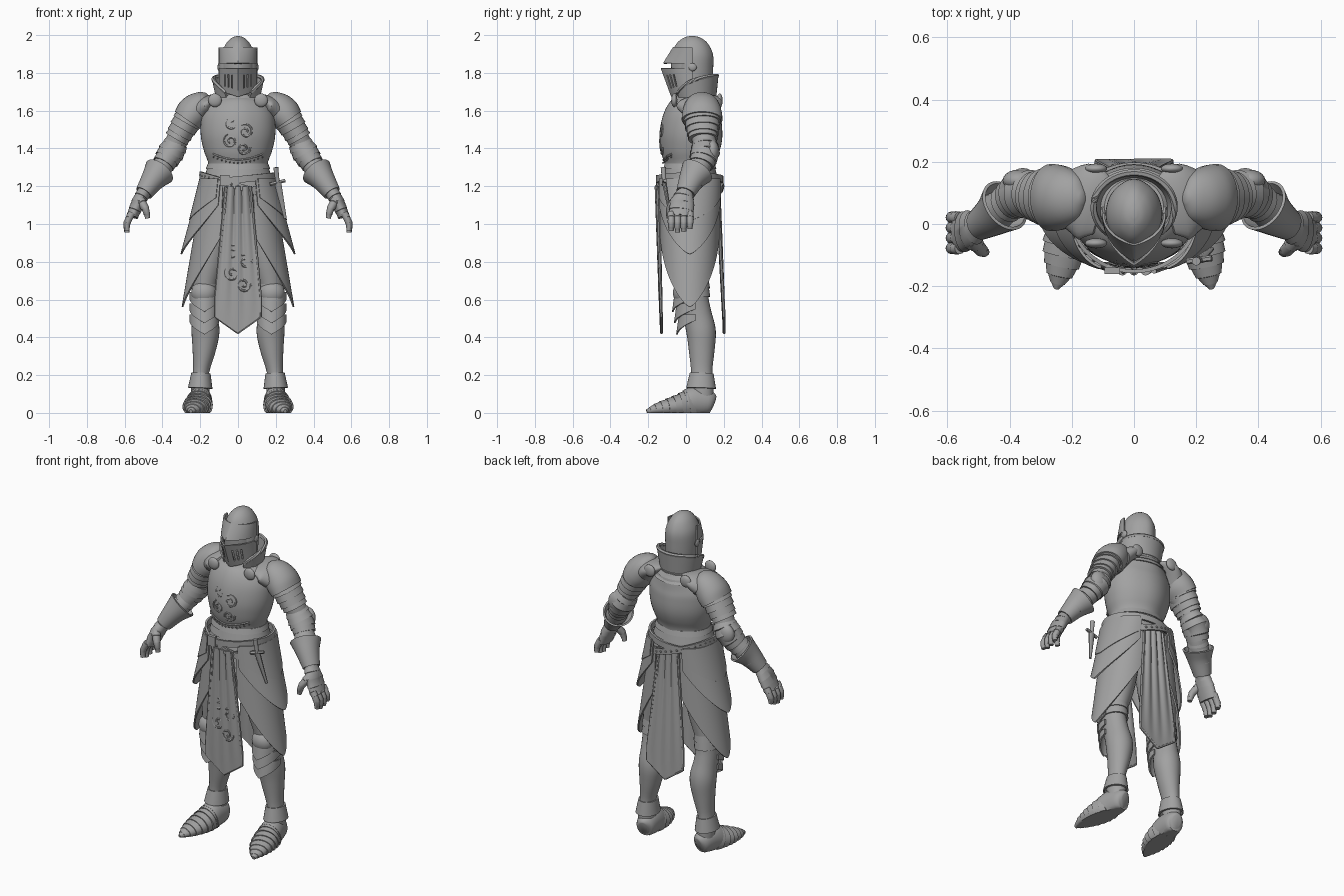
import bpy, bmesh
from math import sin, cos, pi, radians, sqrt
from mathutils import Vector, Matrix

old = bpy.data.objects.get("Cube")
if old:
    bpy.data.objects.remove(old, do_unlink=True)

steel = bpy.data.materials.new("grey_steel")
steel.use_nodes = True
grey = (0.36, 0.36, 0.36, 1)
steel.diffuse_color = grey
steel.node_tree.nodes["Principled BSDF"].inputs["Base Color"].default_value = grey
parts = []
X, Y = Vector((1, 0, 0)), Vector((0, 1, 0))


def finish(name, bm, thick=0, mirror=False):
    bmesh.ops.recalc_face_normals(bm, faces=bm.faces[:])
    mesh = bpy.data.meshes.new(name)
    bm.to_mesh(mesh)
    bm.free()
    mesh.materials.append(steel)
    ob = bpy.data.objects.new(name, mesh)
    bpy.context.scene.collection.objects.link(ob)
    if thick:
        mod = ob.modifiers.new("Thickness", 'SOLIDIFY')
        mod.thickness, mod.offset = thick, 0
    if mirror:
        mod = ob.modifiers.new("Mirror", 'MIRROR')
        mod.use_mirror_merge = False
    parts.append(ob)
    return ob


def skin(name, rows, closed=False, caps=False, hole=None, **kw):
    """Join rows of points with faces."""
    bm = bmesh.new()
    grid = [[bm.verts.new((p[0], p[1], max(p[2], 0))) for p in row] for row in rows]
    n = len(grid[0])
    for r in range(len(grid) - 1):
        for c in range(n if closed else n - 1):
            if hole and hole(r, c):
                continue
            d = (c + 1) % n
            bm.faces.new((grid[r][c], grid[r][d], grid[r + 1][d], grid[r + 1][c]))
    if caps:
        bm.faces.new(grid[0])
        bm.faces.new(grid[-1])
    return finish(name, bm, **kw)


def spline(stations, k=4):
    """Smooth resampling of (x, y, z, radius, radius) stations."""
    s = [Vector(p) for p in stations]
    s = [s[0]] + s + [s[-1]]
    out = []
    for a, b, c, d in zip(s, s[1:], s[2:], s[3:]):
        for t in (i / k for i in range(k)):
            out.append((b * 2 + (c - a) * t + (a * 2 - b * 5 + c * 4 - d) * t ** 2
                        + (b * 3 - a - c * 3 + d) * t ** 3) / 2)
    return out + [s[-1]]


def lames(stations, k, grow=0.05):
    """Overlapping bands: each one flares, then steps back in."""
    path, out = spline(stations, k), []
    for a, b in zip(path, path[1:]):
        for p, f in ((a, 1 - grow), (b, 1 + grow)):
            out.append(Vector((*p[:3], p[3] * f, p[4] * f)))
    return out


def tube(name, path, ref=Y, sides=28, caps=True, keel=0, **kw):
    pts, rows = [Vector(p[:3]) for p in path], []
    for i, p in enumerate(path):
        t = (pts[min(i + 1, len(pts) - 1)] - pts[max(i - 1, 0)]).normalized()
        u = (ref - t * ref.dot(t)).normalized()
        v = t.cross(u)
        row = []
        for j in range(sides):
            a = 2 * pi * j / sides
            ridge = 1 + keel * max(0, abs(cos(a)) - 0.9) * 10
            row.append(pts[i] + u * p[3] * cos(a) * ridge + v * p[4] * sin(a))
        rows.append(row)
    return skin(name, rows, closed=True, caps=caps, **kw)


def plate(name, centre, out, reach, half, top, tip, edge, flare, spread=80, bend=1.4, power=0.8):
    """Curved plate with a pointed lower edge, facing the direction out."""
    side = Vector((-out.y, out.x, 0))
    rows = []
    for r in range(13):
        row = []
        for c in range(33):
            t = c / 16 - 1
            low = tip + (edge - tip) * abs(t) ** bend
            z = top + (low - top) * r / 12
            a = radians(spread) * t
            bulge = max(cos(a), 0) ** power * (reach + flare * (top - z)) + min(cos(a), 0) * reach
            p = Vector(centre).to_3d() + out * bulge + side * half * sin(a)
            row.append((p.x, p.y, z))
        rows.append(row)
    return skin(name, rows, thick=0.009, mirror=True)


def wire(name, pts, radius, **kw):
    return tube(name, [(*p, radius, radius) for p in pts], ref=Vector((0.3, 1, 0.2)), sides=6, **kw)


def balls(name, points, radius, flat=(1, 1, 1), level=2, **kw):
    bm = bmesh.new()
    for p in points:
        bmesh.ops.create_icosphere(bm, subdivisions=level, radius=radius,
                                   matrix=Matrix.Translation(p) @ Matrix.Diagonal((*flat, 1)))
    return finish(name, bm, **kw)


# Cuirass and skirt of bands
torso = spline([(0, .02, 1.22, .14, .172), (0, .02, 1.31, .128, .156), (0, .02, 1.38, .148, .178),
                (0, .025, 1.45, .16, .195), (0, .03, 1.52, .157, .198), (0, .04, 1.58, .145, .188),
                (0, .055, 1.64, .118, .15), (0, .06, 1.68, .09, .105)])
tube("cuirass", torso, sides=48, keel=0.035)
tube("fauld", lames([(0, .02, 1.32, .135, .163), (0, .02, 1.2, .147, .182), (0, .02, 1.04, .15, .2)], 3, 0.02), sides=48)


def chest(x, z):
    s = min(torso, key=lambda p: abs(p[2] - z))
    return s[1] - s[3] * sqrt(max(0, 1 - (x / s[4]) ** 2)) - 0.002


# Breastplate trims, front and back, and rivets
for label, base, rise in (("neckline", 1.61, 0.04), ("waistline", 1.34, 0.03)):
    xs = [0.13 * (i / 12 - 1) for i in range(25)]
    line = [(x, chest(x, base + rise * (x / 0.13) ** 2), base + rise * (x / 0.13) ** 2) for x in xs]
    wire(label + "_trim", line, 0.006)
    balls(label + "_rivets", [(x, y - 0.003, z - 0.016) for x, y, z in line[::2]], 0.005, level=1)


# Scrolled relief on chest and front cloth
def scrolls(name, spots, surface):
    for i, (cx, cz, size) in enumerate(spots):
        pts = []
        for j in range(30):
            a, r = j * 0.3 + i, size * (1 - j / 36)
            x, z = cx + r * cos(a) * (-1) ** i, cz + r * sin(a)
            pts.append((x, surface(x, z), z))
        wire(f"{name}_{i}", pts, 0.006)


scrolls("chest_scroll", [(-.03, 1.53, .045), (.04, 1.49, .04), (-.04, 1.44, .04), (.03, 1.4, .035)], chest)
scrolls("cloth_scroll", [(-.03, .85, .045), (.04, .8, .04), (-.03, .74, .045), (.03, .68, .04)],
        lambda x, z: -0.143)

# Hanging cloths, front and back
for name, y0, y1, sign in (("front_cloth", -.152, -.13, -1), ("back_cloth", .168, .202, 1)):
    rows = []
    for r in range(25):
        v, row = r / 24, []
        for c in range(33):
            u = c / 16 - 1
            z = 1.2 + (0.425 + 0.085 * abs(u) - 1.2) * v
            fold = 0.007 * cos(u * 11) * (1 - v) ** 0.7
            row.append((u * (0.065 + 0.055 * min(1, v * 1.15)), y0 + (y1 - y0) * v + sign * fold, z))
        rows.append(row)
    skin(name, rows, thick=0.014)
    border = [row[0] for row in rows] + rows[-1][1:-1] + [row[-1] for row in reversed(rows)]
    wire(name + "_border", border, 0.008)

# Hip plates in two layers
plate("lower_tassets", (.045, .02), X, .14, .155, 1.2, .56, .93, .17)
plate("upper_tassets", (.045, .02), X, .15, .163, 1.23, .84, 1.1, .27, spread=76)
plate("hip_tassets", (.045, .02), X, .155, .168, 1.24, 1.02, 1.14, .25, spread=72)

# Belts, buckle and dagger
for name, z0, tilt in (("waist_belt", 1.235, 0.02), ("sword_belt", 1.2, -0.06)):
    rows = [[(0.198 * cos(a), 0.02 + 0.172 * sin(a), z0 + tilt * cos(a) + h)
             for a in (2 * pi * i / 64 for i in range(64))] for h in (-.018, .018)]
    skin(name, rows, closed=True, thick=0.012)
balls("belt_studs", [(0.199 * cos(a), 0.02 + 0.176 * sin(a), 1.2 - 0.06 * cos(a))
                     for a in (2 * pi * i / 36 for i in range(36))], 0.008, level=1)
bm = bmesh.new()
bmesh.ops.create_cube(bm, size=1, matrix=Matrix.Translation((-.07, -.15, 1.23)) @ Matrix.Diagonal((.05, .02, .06, 1)))
finish("buckle", bm)
tube("dagger_grip", spline([(.2, -.12, 1.3, .014, .014), (.21, -.115, 1.22, .011, .011)]), sides=10)
tube("dagger_sheath", spline([(.21, -.115, 1.22, .012, .02), (.25, -.08, 1.03, .006, .008)]), sides=10)
wire("dagger_guard", [(.17, -.12, 1.21), (.21, -.115, 1.22), (.25, -.11, 1.23)], 0.01)

# Helmet skull with crest line
tube("helmet", spline([(0, .04, 1.66, .075, .075), (0, .035, 1.74, .1, .086), (0, .033, 1.83, .107, .091),
                       (0, .033, 1.9, .105, .087), (0, .033, 1.955, .08, .063), (0, .033, 1.985, .045, .034),
                       (0, .033, 1.995, .012, .008)]), sides=40, keel=0.04)


# Visor: pointed lower half with breathing slots, and brow
def visor(name, top, bottom, reach_top, reach_low, lift=0, hole=None):
    rows = []
    for r in range(9):
        v, row = r / 8, []
        for c in range(49):
            t = c / 24 - 1
            a = radians(95) * t
            low = bottom + lift * abs(t)
            reach = (reach_top + (reach_low - reach_top) * v) * (1 - abs(t))
            row.append((0.098 * sin(a), 0.03 - 0.06 * cos(a) - reach, top + (low - top) * v))
        rows.append(row)
    skin(name, rows, thick=0.008, hole=hole)


slots = {13, 16, 19, 28, 31, 34}
visor("visor", 1.825, 1.675, .1, .045, .05, hole=lambda r, c: 2 <= r <= 5 and c in slots)
visor("visor_brow", 1.935, 1.85, .035, .088)
visor("visor_cheeks", 1.89, 1.79, .02, .03)
balls("visor_pivots", [(.1, .035, 1.83)], 0.022, (0.4, 1, 1), mirror=True)

# Standing collar, open at the throat, and gorget
rows = []
for r in range(7):
    v, row = r / 6, []
    for c in range(49):
        t = c / 24 - 1
        a = radians(150) * t
        top = 1.785 - 0.09 * abs(t) ** 3
        row.append(((0.105 + 0.025 * v) * sin(a), 0.055 + (0.095 + 0.015 * v) * cos(a), 1.64 + (top - 1.64) * v))
    rows.append(row)
skin("collar", rows, thick=0.014)
wire("collar_rim", rows[-1], 0.011)
tube("gorget", lames([(0, .055, 1.7, .095, .1), (0, .05, 1.62, .125, .15)], 3), sides=40)

# Shoulders and roundels
tube("pauldrons", spline([(.163, .085, 1.688, .015, .012), (.178, .085, 1.67, .062, .044),
                          (.205, .085, 1.635, .09, .074), (.24, .085, 1.59, .105, .087),
                          (.268, .085, 1.55, .108, .08)]), mirror=True)
tube("shoulder_lames", lames([(.262, .085, 1.56, .1, .076), (.325, .09, 1.45, .075, .063)], 4), mirror=True)
tube("shoulder_straps", spline([(.1, .05, 1.66, .09, .02), (.15, .07, 1.64, .125, .045), (.2, .08, 1.6, .1, .06)]), mirror=True)
balls("front_roundels", [(.122, -.062, 1.655)], 0.036, (1, 0.45, 1), level=3, mirror=True)
balls("back_roundels", [(.122, .178, 1.655)], 0.036, (1, 0.45, 1), level=3, mirror=True)

# Arms, elbow guards and gauntlet cuffs
tube("arms", spline([(.2, .085, 1.62, .075, .08), (.29, .09, 1.5, .068, .062), (.35, .1, 1.39, .058, .056),
                     (.38, .09, 1.33, .056, .055), (.44, .04, 1.25, .055, .052), (.495, 0, 1.17, .042, .038),
                     (.51, -.01, 1.14, .04, .034)]), mirror=True)
tube("elbow_guards", lames([(.32, .098, 1.435, .064, .06), (.357, .1, 1.375, .077, .07),
                            (.395, .08, 1.315, .064, .058)], 2, 0.04), mirror=True)
balls("elbow_wings", [(.37, .14, 1.385)], 0.07, (0.75, 0.5, 0.85), level=3, mirror=True)
tube("gauntlet_cuffs", spline([(.415, .06, 1.28, .085, .08), (.45, .03, 1.235, .064, .06),
                               (.498, -.002, 1.165, .046, .042)]), caps=False, thick=0.01, mirror=True)
tube("forearm_lames", lames([(.39, .08, 1.32, .06, .056), (.46, .025, 1.22, .06, .055)], 3), mirror=True)

# Hands
tube("palms", lames([(.5, -.005, 1.165, .044, .036), (.53, -.02, 1.11, .064, .036), (.56, -.028, 1.04, .062, .03)], 2, 0.03), mirror=True)
for i, name in enumerate(("index", "middle", "ring", "little")):
    y, drop = -.078 + .033 * i, (.01, 0, .005, .02)[i]
    tube(name + "_fingers", lames([(.56, y, 1.06, .02, .02), (.588, y, 1.005, .018, .018),
                                   (.588, y, .955 + drop, .013, .013)], 2), sides=12, mirror=True)
tube("thumbs", lames([(.52, -.05, 1.13, .028, .026), (.49, -.085, 1.08, .021, .02), (.478, -.09, 1.03, .013, .013)], 2),
     sides=12, mirror=True)

# Legs with greaves
tube("legs", spline([(.11, .03, 1.12, .12, .105), (.145, .03, .85, .105, .095), (.175, .035, .68, .085, .07),
                     (.18, .04, .6, .08, .064), (.177, .06, .52, .076, .066), (.172, .08, .43, .078, .074),
                     (.18, .083, .33, .068, .061), (.195, .083, .22, .056, .043), (.2, .085, .15, .06, .048),
                     (.198, .09, .06, .055, .048)]), mirror=True)
tube("ankle_cuffs", spline([(.196, .083, .21, .058, .046), (.2, .08, .13, .074, .06)]), caps=False, thick=0.01, mirror=True)
tube("garters", lames([(.172, .035, .7, .088, .074), (.178, .04, .61, .086, .07)], 2, 0.03), mirror=True)

# Knee guards and pointed shin plates
balls("knee_caps", [(.18, -.012, .635)], 0.068, (1, 0.85, 0.95), level=3, mirror=True)
for name, reach, top, tip in (("knee_plates", .1, .64, .535), ("shin_plates", .09, .58, .475), ("lower_shin_plates", .078, .52, .415)):
    plate(name, (.178, .045), -Y, reach, .074, top, tip, tip + .075, .14, spread=95, bend=1)

# Feet with pointed banded toes
tube("heels", spline([(.186, .145, .05, .025, .04), (.19, .125, .055, .052, .062), (.2, .05, .06, .064, .08),
                      (.207, 0, .05, .07, .07)]), ref=X, mirror=True)
tube("sabatons", lames([(.202, .04, .05, .064, .09), (.212, -.03, .038, .075, .064), (.226, -.1, .028, .066, .046),
                        (.24, -.165, .018, .04, .028), (.25, -.208, .008, .008, .01)], 2), ref=X, mirror=True)

# Bake modifiers, then smooth with sharp edges kept
bpy.ops.object.select_all(action='DESELECT')
for ob in parts:
    ob.select_set(True)
bpy.context.view_layer.objects.active = parts[0]
bpy.ops.object.convert(target='MESH')
bpy.ops.object.shade_smooth_by_angle(angle=radians(40))
